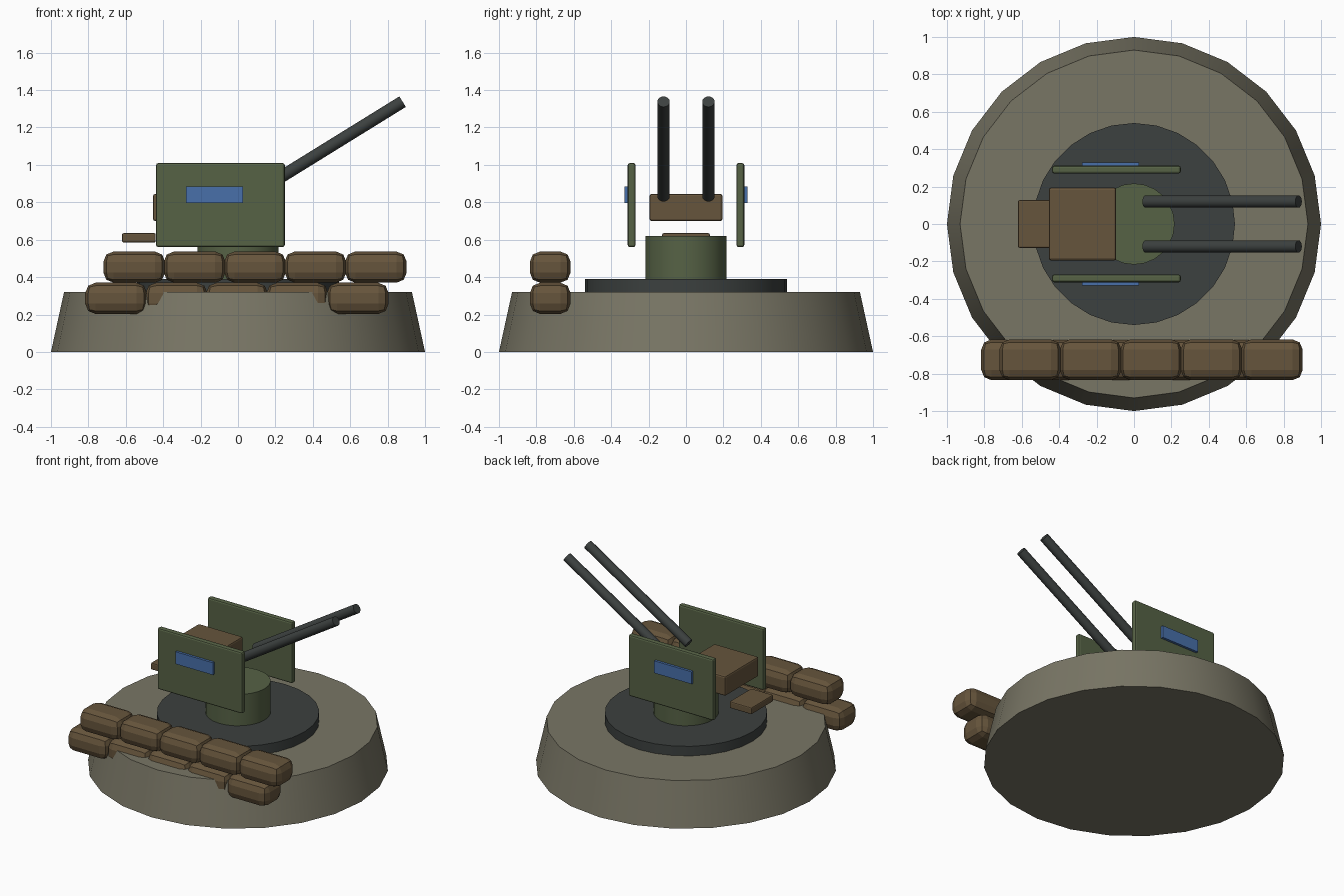
import bpy, math

if "Cube" in bpy.data.objects:
    bpy.data.objects.remove(bpy.data.objects["Cube"])


def material(name, rgb):
    m = bpy.data.materials.new(name)
    m.diffuse_color = (*rgb, 1)
    m.use_nodes = True
    m.node_tree.nodes["Principled BSDF"].inputs["Base Color"].default_value = m.diffuse_color
    return m


EARTH = material("earth", (0.19, 0.18, 0.13))
METAL = material("dark_metal", (0.045, 0.052, 0.05))
GREEN = material("green_paint", (0.093, 0.122, 0.06))
BROWN = material("brown_canvas", (0.133, 0.09, 0.045))
BLUE = material("blue_marking", (0.065, 0.16, 0.40))


def box(name, lo, hi, mat, bevel=0.0, segments=1):
    center = [(a + b) / 2 for a, b in zip(lo, hi)]
    bpy.ops.mesh.primitive_cube_add(size=1, location=center)
    ob = bpy.context.object
    ob.name = name
    ob.scale = [b - a for a, b in zip(lo, hi)]
    bpy.ops.object.transform_apply(location=False, rotation=False, scale=True)
    ob.data.materials.append(mat)
    if bevel:
        mod = ob.modifiers.new("bevel", "BEVEL")
        mod.width = bevel
        mod.segments = segments
    return ob


def drum(name, r1, r2, depth, loc, mat, sides, tilt=0.0):
    bpy.ops.mesh.primitive_cone_add(vertices=sides, radius1=r1, radius2=r2, depth=depth,
                                    location=loc, rotation=(0, tilt, 0))
    ob = bpy.context.object
    ob.name = name
    ob.data.materials.append(mat)
    bpy.ops.object.shade_smooth_by_angle(angle=math.radians(35))
    return ob


# Emplacement mound, turntable and pedestal
drum("base_mound", 1.0, 0.93, 0.32, (0, 0, 0.16), EARTH, 24)
drum("turntable", 0.54, 0.54, 0.07, (0, 0, 0.355), METAL, 28)
drum("pedestal", 0.217, 0.217, 0.235, (0, 0, 0.5025), GREEN, 24)

# Breech box and gunner seat
box("breech_box", (-0.455, -0.195, 0.70), (-0.095, 0.195, 0.845), BROWN, 0.012, 2)
box("seat", (-0.62, -0.127, 0.585), (-0.44, 0.127, 0.635), BROWN, 0.008, 2)

# Barrels, shields and shield markings on both sides
x0, z0, x1, z1 = 0.062, 0.832, 0.88, 1.338
length = math.hypot(x1 - x0, z1 - z0)
tilt = math.atan2(x1 - x0, z1 - z0)
for s, side in ((-1, "front"), (1, "back")):
    drum(f"barrel_{side}", 0.033, 0.033, length,
         ((x0 + x1) / 2, s * 0.12, (z0 + z1) / 2), METAL, 16, tilt)
    y = sorted((s * 0.27, s * 0.312))
    box(f"shield_{side}", (-0.438, y[0], 0.56), (0.25, y[1], 1.01), GREEN, 0.012, 2)
    y = sorted((s * 0.305, s * 0.33))
    box(f"marking_{side}", (-0.277, y[0], 0.795), (0.027, y[1], 0.885), BLUE)

# Two staggered rows of sandbags
for row, (start, z) in enumerate(((-0.652, 0.203), (-0.555, 0.37))):
    for i in range(5):
        x = start + i * 0.323
        box(f"sandbag_{row}_{i}", (x - 0.165, -0.835, z), (x + 0.165, -0.617, z + 0.167),
            BROWN, 0.055, 2)
